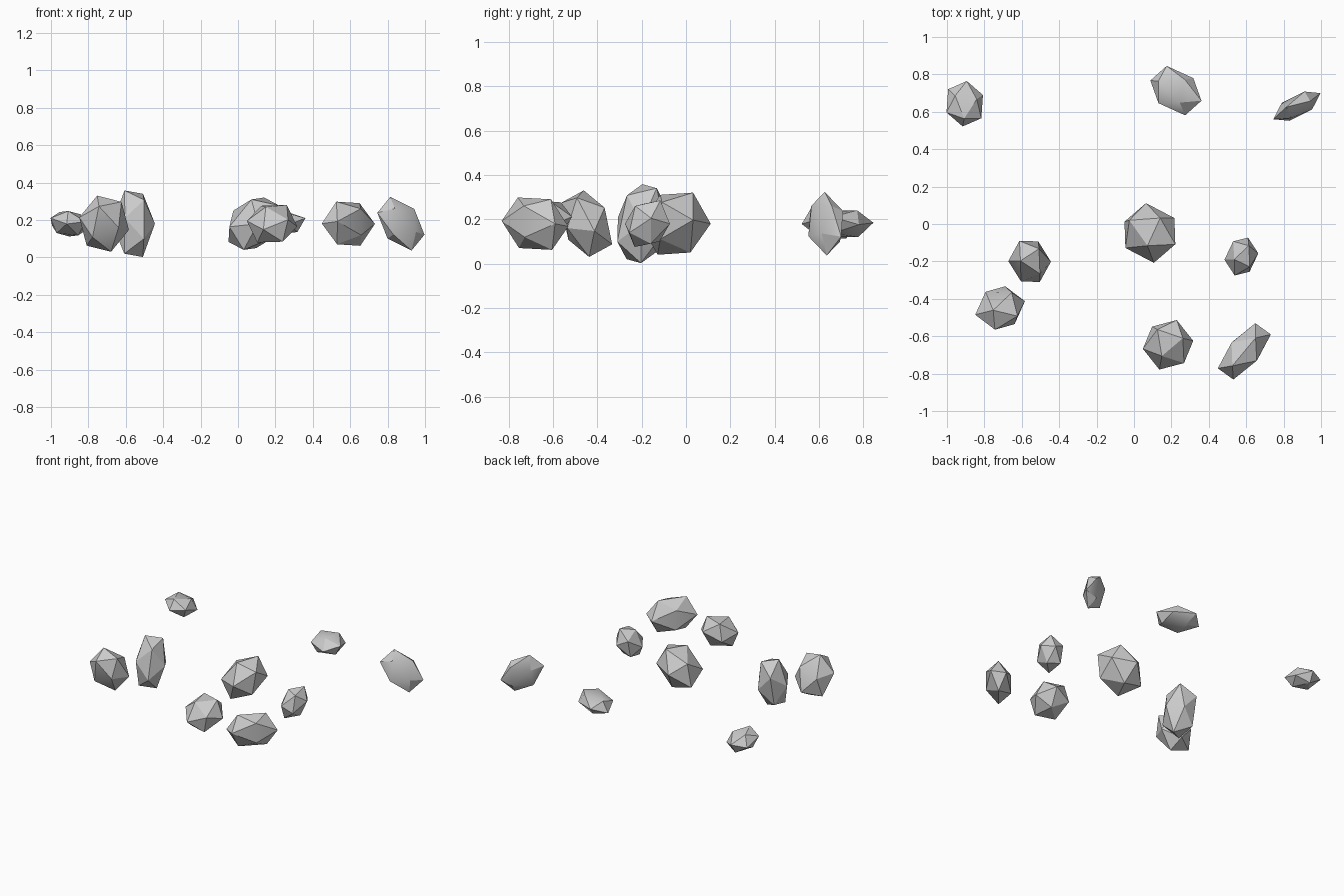
import bpy, bmesh
from mathutils import Matrix, Vector

if "Cube" in bpy.data.objects:
    bpy.data.objects.remove(bpy.data.objects["Cube"])

# Each rock is a stretched, tilted icosahedron:
# centre (x, y), then three corners of one face relative to the centre
ROCKS = [
    ("flat_rock_back_left", (-.905, .643), (-.051, .043, .062), (.064, .024, .050), (-.003, -.080, .068)),
    ("flat_rock_back", (.224, .713), (.021, -.064, .060), (.048, .059, .060), (-.094, .051, .044)),
    ("thin_rock_back_right", (.871, .630), (.041, .078, .057), (-.081, .018, .044), (.032, .064, -.081)),
    ("round_rock_middle", (.085, -.048), (-.013, -.068, .130), (-.110, .068, .070), (.055, .080, .140)),
    ("tall_rock_left", (-.558, -.200), (-.049, .003, .178), (.050, .068, .160), (.055, -.066, .128)),
    ("rock_front_left", (-.716, -.449), (-.037, -.012, .150), (.093, -.043, .117), (.062, .082, .072)),
    ("small_rock_right", (.574, -.174), (-.038, -.015, .090), (.045, -.055, .080), (.040, .058, .105)),
    ("rock_front", (.182, -.646), (-.057, .082, .096), (.079, .035, .100), (-.033, -.060, .090)),
    ("long_rock_front_right", (.590, -.681), (-.064, -.077, .118), (.060, .072, .110), (.066, -.050, .080)),
]
CENTRE_Z = .18


def columns(vectors):
    return Matrix([Vector(v) for v in vectors]).transposed()


def rock(name, centre, *corners):
    bm = bmesh.new()
    bmesh.ops.create_icosphere(bm, subdivisions=1, radius=1)
    bm.faces.ensure_lookup_table()
    # linear map that carries one icosahedron face onto the given corners
    face = [v.co.copy() for v in bm.faces[0].verts]
    shape = columns(corners) @ columns(face).inverted()
    for v in bm.verts:
        v.co = shape @ v.co
    bmesh.ops.recalc_face_normals(bm, faces=bm.faces)
    mesh = bpy.data.meshes.new(name)
    bm.to_mesh(mesh)
    bm.free()
    obj = bpy.data.objects.new(name, mesh)
    obj.location = (*centre, CENTRE_Z)
    bpy.context.collection.objects.link(obj)
    return obj


# Scatter the rocks, then shade: shallow edges soft, steep edges crisp
rocks = [rock(*r) for r in ROCKS]
for obj in rocks:
    obj.select_set(True)
bpy.context.view_layer.objects.active = rocks[0]
bpy.ops.object.shade_smooth_by_angle()
